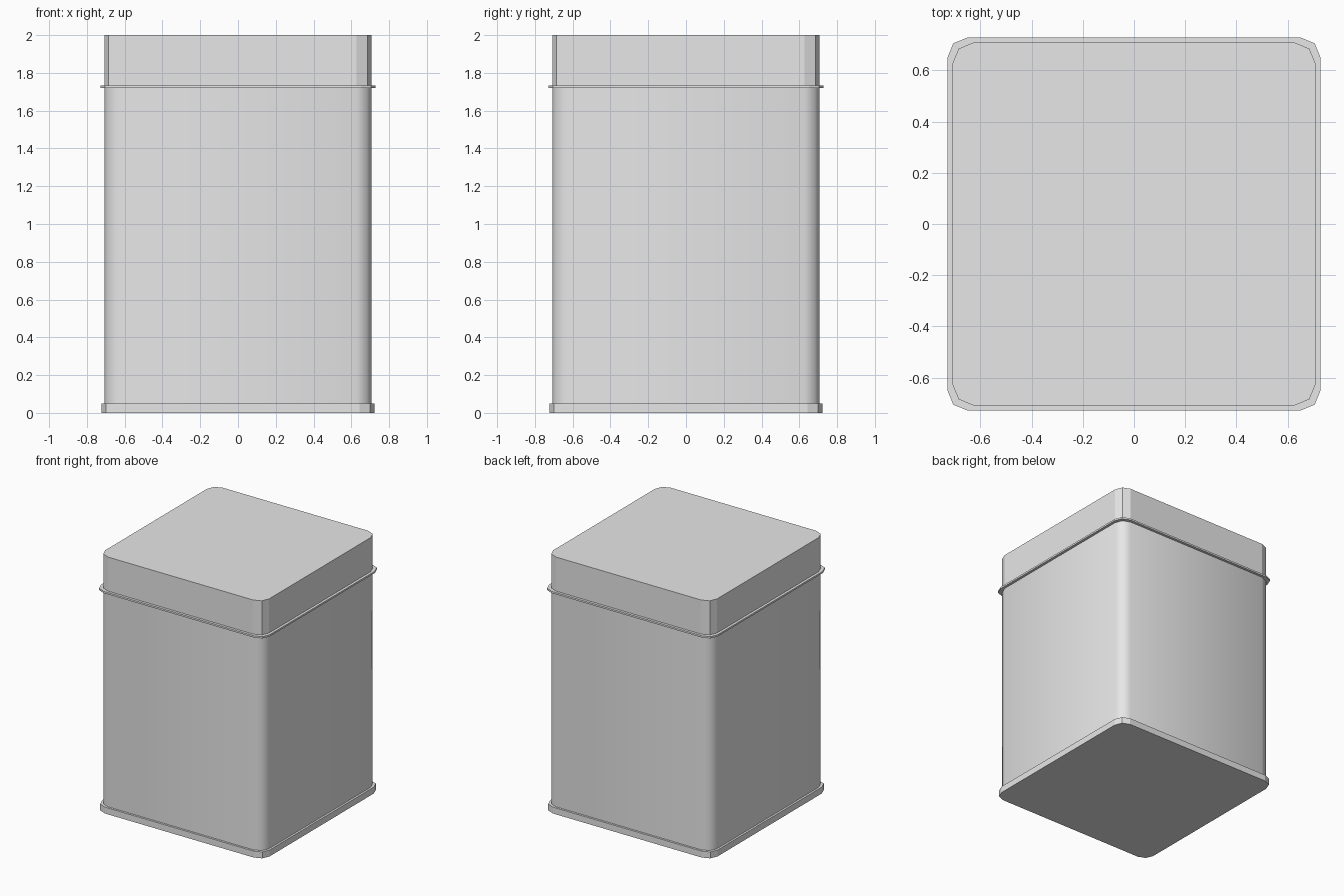
import bpy
import bmesh
import math

cube = bpy.data.objects.get("Cube")
if cube:
    bpy.data.objects.remove(cube, do_unlink=True)

# One plain tin colour
tin = bpy.data.materials.new("tin_grey")
tin.use_nodes = True
GREY = (0.8, 0.8, 0.8, 1.0)
tin.diffuse_color = GREY
tin.node_tree.nodes["Principled BSDF"].inputs["Base Color"].default_value = GREY


def rounded_slab(name, half, radius, bottom, top, smooth_angle=None):
    """Square prism with two-segment rounded corners."""
    bm = bmesh.new()
    ring = []
    for corner in range(4):
        mid = math.radians(45 + 90 * corner)
        cx = math.copysign(half - radius, math.cos(mid))
        cy = math.copysign(half - radius, math.sin(mid))
        for step in (-1, 0, 1):
            a = mid + step * math.pi / 4
            ring.append(bm.verts.new((cx + radius * math.cos(a),
                                      cy + radius * math.sin(a), bottom)))
    base = bm.faces.new(ring)
    extruded = bmesh.ops.extrude_face_region(bm, geom=[base], use_keep_orig=True)
    verts = [g for g in extruded["geom"] if isinstance(g, bmesh.types.BMVert)]
    bmesh.ops.translate(bm, verts=verts, vec=(0, 0, top - bottom))
    bmesh.ops.recalc_face_normals(bm, faces=bm.faces[:])
    mesh = bpy.data.meshes.new(name)
    bm.to_mesh(mesh)
    bm.free()
    mesh.materials.append(tin)
    obj = bpy.data.objects.new(name, mesh)
    bpy.context.collection.objects.link(obj)
    if smooth_angle:
        bpy.ops.object.select_all(action='DESELECT')
        obj.select_set(True)
        bpy.context.view_layer.objects.active = obj
        bpy.ops.object.shade_smooth_by_angle(angle=math.radians(smooth_angle))
    return obj


# Foot, body, thin rolled rim and lid of the tin
rounded_slab("base_foot", 0.723, 0.08, 0, 0.05)
rounded_slab("body", 0.707, 0.08, 0.05, 1.72, smooth_angle=60)
rounded_slab("lid_rim", 0.728, 0.078, 1.72, 1.734)
rounded_slab("lid", 0.708, 0.081, 1.734, 2.0)
